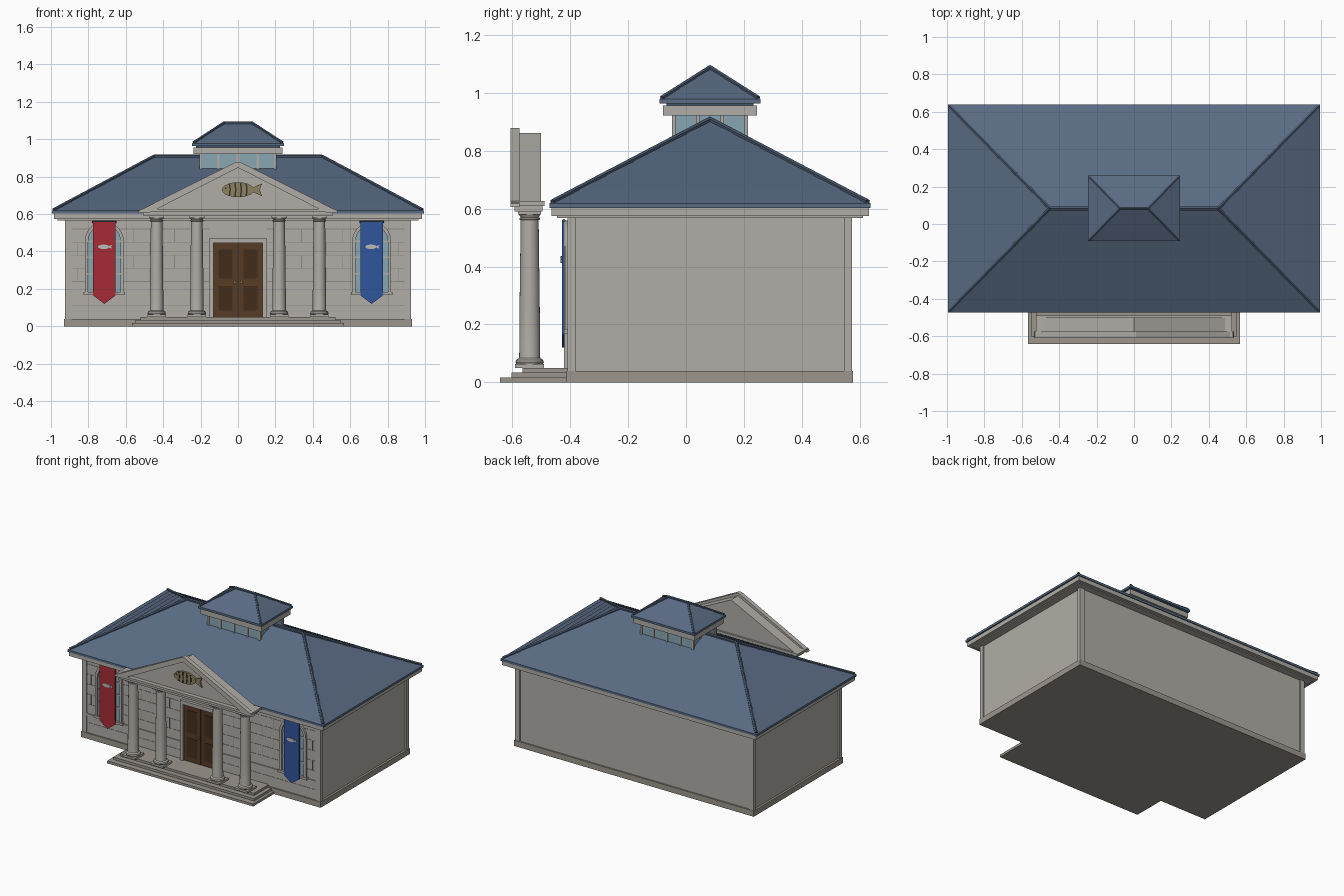
import bpy, bmesh, math
from mathutils import Vector

if "Cube" in bpy.data.objects:
    bpy.data.objects.remove(bpy.data.objects["Cube"])

YC = 0.083  # centre line of the hall and its roof


def mat(name, rgb):
    m = bpy.data.materials.new(name)
    m.diffuse_color = (*rgb, 1)
    m.use_nodes = True
    m.node_tree.nodes["Principled BSDF"].inputs["Base Color"].default_value = m.diffuse_color
    return m


STONE = mat("stone", (0.44, 0.42, 0.385))
BASE = mat("dark_stone", (0.33, 0.30, 0.265))
JOINT = mat("joint", (0.27, 0.26, 0.24))
ROOF = mat("slate", (0.10, 0.145, 0.225))
TRIM = mat("ridge_slate", (0.06, 0.09, 0.14))
GLASS = mat("glass", (0.25, 0.38, 0.45))
WOOD = mat("wood", (0.095, 0.045, 0.018))
PANEL = mat("dark_wood", (0.055, 0.027, 0.012))
BRASS = mat("brass", (0.30, 0.22, 0.09))
RED = mat("red_cloth", (0.38, 0.025, 0.035))
BLUE = mat("blue_cloth", (0.03, 0.09, 0.33))
FOSSIL = mat("fossil", (0.27, 0.23, 0.12))
DARK = mat("dark_stripe", (0.04, 0.035, 0.03))
PALE = mat("pale_cloth", (0.5, 0.5, 0.48))


def finish(name, bm, m, smooth=False):
    bmesh.ops.recalc_face_normals(bm, faces=bm.faces)
    me = bpy.data.meshes.new(name)
    bm.to_mesh(me)
    bm.free()
    me.materials.append(m)
    ob = bpy.data.objects.new(name, me)
    bpy.context.collection.objects.link(ob)
    if smooth:
        bpy.ops.object.select_all(action='DESELECT')
        ob.select_set(True)
        bpy.context.view_layer.objects.active = ob
        bpy.ops.object.shade_smooth_by_angle(angle=math.radians(35))
    return ob


def box(name, x0, x1, y0, y1, z0, z1, m=STONE):
    bm = bmesh.new()
    bmesh.ops.create_cube(bm, size=1)
    for v in bm.verts:
        v.co = ((x0 + x1) / 2 + v.co.x * (x1 - x0), (y0 + y1) / 2 + v.co.y * (y1 - y0),
                (z0 + z1) / 2 + v.co.z * (z1 - z0))
    return finish(name, bm, m)


def slab(name, pts, y0, y1, m=STONE, cx=0, cz=0):
    """Extrude an xz outline from y0 to y1."""
    bm = bmesh.new()
    f = bm.faces.new([bm.verts.new((cx + x, y0, cz + z)) for x, z in pts])
    ext = bmesh.ops.extrude_face_region(bm, geom=[f])["geom"]
    for v in ext:
        if isinstance(v, bmesh.types.BMVert):
            v.co.y = y1
    return finish(name, bm, m)


def rod(name, a, b, r, m, sides=6):
    a, b = Vector(a), Vector(b)
    bm = bmesh.new()
    bmesh.ops.create_cone(bm, cap_ends=True, segments=sides, radius1=r, radius2=r, depth=(b - a).length)
    q = (b - a).to_track_quat('Z', 'Y')
    for v in bm.verts:
        v.co = q @ v.co + (a + b) / 2
    return finish(name, bm, m, sides > 8)


def lathe(name, prof, x, y, m=STONE, n=24):
    bm = bmesh.new()
    rings = [[bm.verts.new((x + r * math.cos(2 * math.pi * i / n), y + r * math.sin(2 * math.pi * i / n), z))
              for i in range(n)] for r, z in prof]
    for a, b in zip(rings, rings[1:]):
        for i in range(n):
            bm.faces.new((a[i], a[(i + 1) % n], b[(i + 1) % n], b[i]))
    bm.faces.new(rings[0])
    bm.faces.new(rings[-1])
    return finish(name, bm, m, True)


def hip_roof(name, ex, ey, z0, z1, ridge, courses, lip, cap):
    """Hip roof in overlapping courses with rounded caps on hips and ridge."""
    bm = bmesh.new()

    def ring(t, out, dz=0):
        x, y = ex + (ridge - ex) * t + out, ey * (1 - t) + out
        z = z0 + (z1 - z0) * t + dz
        return [bm.verts.new((sx * x, YC + sy * y, z)) for sx, sy in ((-1, -1), (1, -1), (1, 1), (-1, 1))]
    rings = [ring(0, 0, -0.015)]
    for i in range(courses):
        rings += [ring(i / courses, lip if i else 0), ring((i + 1) / courses, 0)]
    bm.faces.new(rings[0])
    for a, b in zip(rings, rings[1:]):
        for i in range(4):
            bm.faces.new((a[i], a[(i + 1) % 4], b[(i + 1) % 4], b[i]))
    bmesh.ops.remove_doubles(bm, verts=bm.verts, dist=1e-5)
    bmesh.ops.dissolve_degenerate(bm, edges=bm.edges, dist=1e-5)
    finish(name, bm, ROOF)
    for sx in (-1, 1):
        for sy in (-1, 1):
            rod(name + "_hip_cap", (sx * (ex - cap), YC + sy * (ey - cap), z0 + 0.004), (sx * ridge, YC, z1), cap, TRIM)
    rod(name + "_ridge_cap", (-ridge, YC, z1), (ridge, YC, z1), cap, TRIM)


def arch(w, z0, zs, n=14):
    pts = [(w * math.cos(math.pi * i / n), zs + w * math.sin(math.pi * i / n)) for i in range(n + 1)]
    return [(w, z0)] + pts + [(-w, z0)]


def fish(name, cx, cz, L, h, y0, y1, body, tail):
    n = 20
    slab(name + "_body", [(L * math.cos(2 * math.pi * i / n), h * math.sin(2 * math.pi * i / n))
                          for i in range(n)], y0, y1, body, cx, cz)
    slab(name + "_tail", [(L * .8, -h * .2), (L * 1.5, -h * .85), (L * 1.35, 0), (L * 1.5, h * .85), (L * .8, h * .2)],
         y0 + 0.002, y1, tail, cx, cz)


# Hall
box("plinth", -.93, .93, -.412, .577, 0, .04, BASE)
box("hall_walls", -.915, .915, -.402, .567, .04, .575)
for x in (-.908, .908):
    for y in (-.395, .56):
        box("corner_post", x - .018, x + .018, y - .014, y + .014, .04, .575)
box("cornice_lower", -.965, .965, -.445, .612, .567, .58)
box("cornice", -.985, .985, -.465, .632, .574, .606)
hip_roof("main_roof", .995, .555, .618, .907, .45, 6, .005, .011)

# Front wall masonry joints and belt course
for z in (.11, .24, .31, .38, .45, .52):
    for s in (-1, 1):
        box("wall_joint", *sorted((s * .155, s * .89)), -.4035, -.401, z - .002, z + .002, JOINT)
for s in (-1, 1):
    for i, x in enumerate((.25, .34, .47, .56, .86)):
        for k in (0, 2):
            z = .24 + .07 * (k + i % 2)
            box("upright_joint", s * x - .002, s * x + .002, -.4035, -.401, z, z + .07, JOINT)
    box("belt_course", *sorted((s * .155, s * .89)), -.409, -.4, .162, .175)

# Lantern on the roof
box("lantern_glass", -.2, .2, YC - .125, YC + .125, .78, .925, GLASS)
for s in (-1, 1):
    for x in (-.2, -.105, 0, .105, .2):
        box("lantern_mullion", x - .007, x + .007, YC + s * .125 - .006, YC + s * .125 + .006, .78, .925)
    for y in (-.042, .042):
        box("lantern_side_mullion", s * .2 - .006, s * .2 + .006, YC + y - .006, YC + y + .006, .78, .925)
box("lantern_cornice", -.237, .237, YC - .163, YC + .163, .922, .957)
box("lantern_eave", -.225, .225, YC - .15, YC + .15, .955, .97, TRIM)
hip_roof("lantern_roof", .245, .175, .978, 1.087, .075, 3, .004, .009)

# Steps
for i, (w, y, z0, z1) in enumerate(((.567, -.642, 0, .017), (.547, -.602, .017, .034), (.52, -.565, .034, .05))):
    box("step_%d" % (i + 1), -w, w, y, -.40, z0, z1, BASE)

# Columns
for x in (-.435, -.22, .22, .435):
    box("column_foot", x - .05, x + .05, -.59, -.49, .05, .064)
    lathe("column", [(.046, .064), (.049, .07), (.046, .078), (.037, .084), (.036, .09), (.035, .25), (.031, .56),
                     (.035, .562), (.035, .568), (.031, .57), (.038, .582)], x, -.54)
    box("column_capital", x - .04, x + .04, -.58, -.5, .58, .594)

# Pediment
box("entablature", -.505, .505, -.592, -.495, .59, .615)
box("entablature_ledge", -.525, .525, -.606, -.488, .61, .626)
slab("pediment_block", [(-.5, .62), (.5, .62), (0, .862)], -.577, -.50)
slab("pediment_raking_cornice", [(-.535, .606), (-.475, .606), (0, .848), (.475, .606), (.535, .606), (.53, .618),
                                 (.01, .879), (-.01, .879), (-.53, .618)], -.606, -.575)

# Fish relief on the pediment
fish("relief_fish", 0, .73, .086, .04, -.59, -.575, FOSSIL, FOSSIL)
for x in (-.045, -.015, .015, .045):
    h = .038 * math.sqrt(1 - (x / .086) ** 2)
    slab("relief_fish_stripe", [(x - .005, .73 - h), (x + .003, .73 - h), (x + .007, .73), (x + .003, .73 + h),
                                (x - .005, .73 + h), (x - .001, .73)], -.593, -.585, DARK)
rod("relief_fish_eye", (-.066, -.594, .738), (-.066, -.58, .738), .005, DARK, 10)

# Door
slab("door_frame", [(-.155, .05), (-.155, .47), (.155, .47), (.155, .05), (.132, .05), (.132, .445),
                    (-.132, .445), (-.132, .05)], -.422, -.40)
for s in (-1, 1):
    box("door_leaf", *sorted((s * .003, s * .132)), -.41, -.40, .05, .445, WOOD)
    for z0, z1 in ((.085, .215), (.255, .41)):
        box("door_panel", *sorted((s * .03, s * .105)), -.413, -.408, z0, z1, PANEL)
    rod("door_handle", (s * .018, -.422, .235), (s * .018, -.408, .235), .007, BRASS, 10)
box("door_gap", -.003, .003, -.407, -.40, .05, .445, DARK)

# Arched windows and banners
for cx, cloth in ((-.715, RED), (.715, BLUE)):
    slab("window_glass", arch(.09, .18, .455), -.406, -.40, GLASS, cx)
    slab("window_frame", arch(.104, .18, .455) + arch(.086, .18, .455)[::-1], -.417, -.40, STONE, cx)
    box("window_sill", cx - .112, cx + .112, -.422, -.40, .168, .184)
    for z in (.28, .37, .455):
        box("window_bar", cx - .086, cx + .086, -.411, -.404, z - .004, z + .004)
    for x in (-.03, .03):
        box("window_mullion", cx + x - .004, cx + x + .004, -.411, -.404, .18, .53)
    slab("banner", [(-.06, .558), (.06, .558), (.06, .165), (0, .12), (-.06, .165)], -.428, -.42, cloth, cx)
    rod("banner_rod", (cx - .066, -.422, .558), (cx + .066, -.422, .558), .006, TRIM, 10)
    fish("banner_fish", cx + (-.004), .425, .03, .012, -.433, -.426, PALE, PALE)
